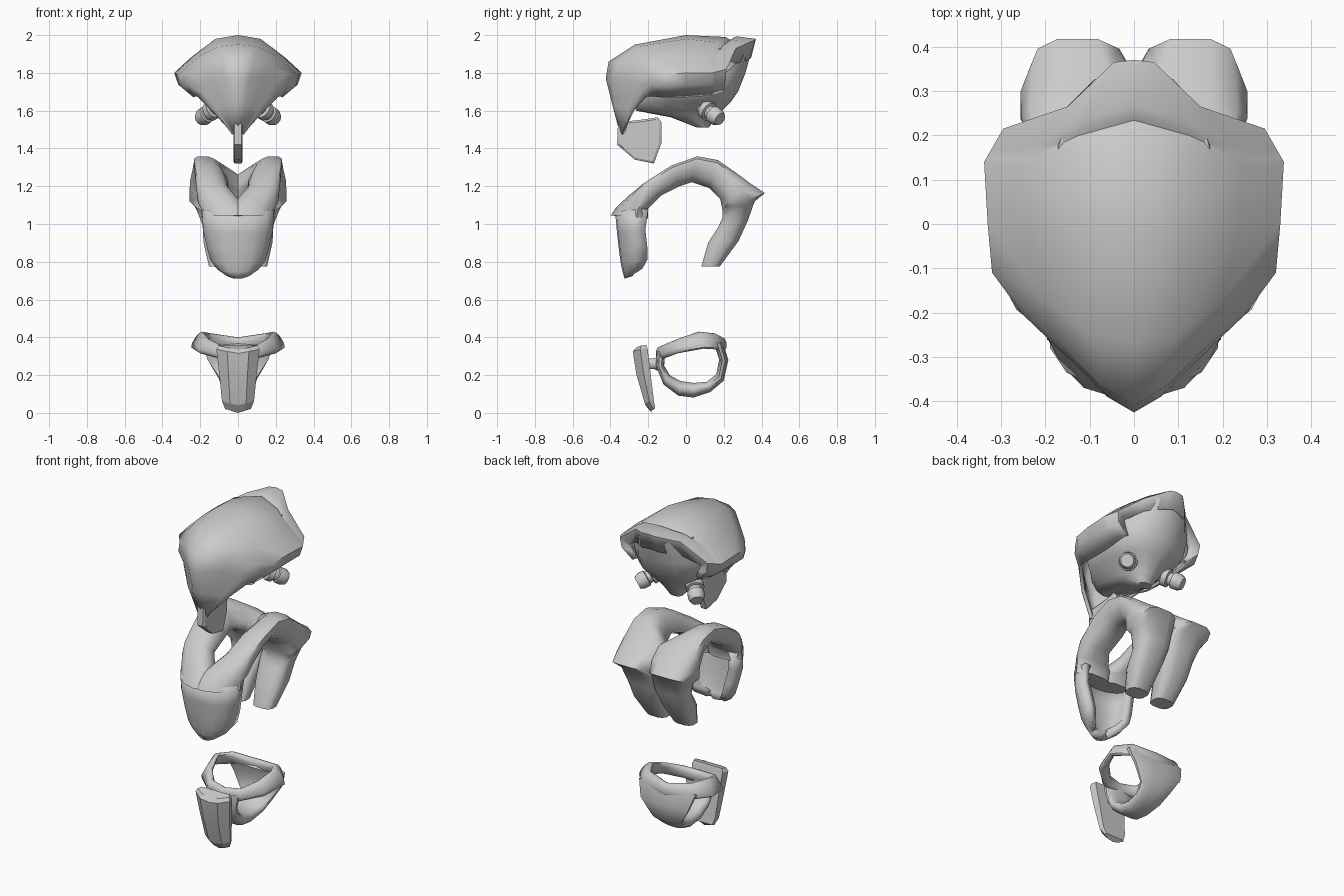
import bpy, bmesh, math
from mathutils import Vector as V


def skin(name, rows, closed=True, caps=True, mirror=False, solid=0, angle=45):
    """Skin rows of points into a surface, closing each row into a ring if asked."""
    bm = bmesh.new()
    vs = [[bm.verts.new(p) for p in r] for r in rows]
    n = len(rows[0])
    for a, b in zip(vs, vs[1:]):
        for j in range(n if closed else n - 1):
            k = (j + 1) % n
            bm.faces.new((a[j], a[k], b[k], b[j]))
    if closed and caps:
        bm.faces.new(vs[0])
        bm.faces.new(vs[-1])
    bmesh.ops.recalc_face_normals(bm, faces=bm.faces)
    me = bpy.data.meshes.new(name)
    bm.to_mesh(me)
    bm.free()
    ob = bpy.data.objects.new(name, me)
    bpy.context.collection.objects.link(ob)
    bpy.ops.object.select_all(action='DESELECT')
    ob.select_set(True)
    bpy.context.view_layer.objects.active = ob
    bpy.ops.object.shade_smooth_by_angle(angle=math.radians(angle))
    if mirror:
        ob.modifiers.new("mirror", 'MIRROR')
    if solid:
        m = ob.modifiers.new("thickness", 'SOLIDIFY')
        m.thickness, m.offset = solid, -1
    return ob


def circle(n, p=1.0):
    """Unit superellipse as (cos, sin) pairs; p below 1 makes it boxier."""
    out = []
    for i in range(n):
        a = 2 * math.pi * (i + 0.5) / n
        c, s = math.cos(a), math.sin(a)
        out.append((math.copysign(abs(c) ** p, c), math.copysign(abs(s) ** p, s)))
    return out


def band_ring(yo, zo, yi, zi, xi, xo, skew=0, yaw=0, n=12, p=0.7):
    """Cross-section of a band from outer (yo, zo) to inner (yi, zi), xi to xo wide."""
    cx, hw = (xi + xo) / 2, (xo - xi) / 2
    ring = []
    for c, s in circle(n, p):
        x = cx + hw * c + skew * s
        y = (yo + yi) / 2 + (yo - yi) / 2 * s
        if s > 0:
            y += yaw * max(0, x - .07)
        ring.append(V((x, y, (zo + zi) / 2 + (zo - zi) / 2 * s)))
    return ring


# helmet shell: half rows from chin over the brow to the rear crest and down the back
shell = [
    [(0, -.35, 1.48), (.01, -.35, 1.48), (.02, -.347, 1.48), (.028, -.342, 1.482), (.035, -.335, 1.485)],
    [(0, -.39, 1.63), (.035, -.38, 1.63), (.07, -.35, 1.62), (.11, -.315, 1.61), (.14, -.285, 1.60)],
    [(0, -.425, 1.77), (.06, -.39, 1.77), (.13, -.32, 1.765), (.19, -.255, 1.74), (.215, -.215, 1.675)],
    [(0, -.41, 1.86), (.08, -.36, 1.86), (.16, -.28, 1.85), (.25, -.205, 1.80), (.235, -.175, 1.675)],
    [(0, -.27, 1.95), (.10, -.25, 1.94), (.20, -.17, 1.89), (.32, -.11, 1.79), (.235, -.12, 1.67)],
    [(0, 0, 2.0), (.12, 0, 1.98), (.235, 0, 1.89), (.33, 0, 1.80), (.235, 0, 1.67)],
    [(0, .21, 1.99), (.14, .17, 1.96), (.245, .13, 1.885), (.338, .14, 1.80), (.235, .14, 1.68)],
    [(0, .37, 1.98), (.045, .365, 1.975), (.15, .265, 1.93), (.295, .215, 1.82), (.22, .20, 1.70)],
    [(0, .345, 1.88), (.06, .335, 1.87), (.15, .265, 1.85), (.235, .20, 1.79), (.20, .19, 1.71)],
]
shell = [[V(p) for p in r] for r in shell]
up = V((0, 0, 1))
# bulge the side band between its widest line and the lower rim
for i, r in enumerate(shell):
    r[4:4] = [r[3].lerp(r[4], .42) + V((.022 if 3 <= i <= 7 else 0, 0, -.01))]
# shallow groove in front of the crest, fading out at the sides
g, h = shell[6], shell[7]
fade = (1, 1, .4, 0, 0, 0)
shell[7:7] = [[a.lerp(b, .15) - up * .013 * f for a, b, f in zip(g, h, fade)],
              [a.lerp(b, .35) + up * .007 * f for a, b, f in zip(g, h, fade)]]
skin("helmet_shell", shell, closed=False, mirror=True, solid=.02)

# skull under the shell: tapered rings (z, front y, back y, half width)
skull = [(1.93, -.20, .35, .18), (1.80, -.25, .315, .24), (1.70, -.26, .275, .235),
         (1.65, -.275, .24, .185), (1.60, -.265, .19, .125), (1.565, -.08, .16, .085),
         (1.51, .06, .12, .04)]
skin("skull", [[(hw * c, (f + b) / 2 + (b - f) / 2 * s, z) for c, s in circle(14, .85)]
               for z, f, b, hw in skull])

# neck connectors, turned around a slanted axis
base, tip = V((.08, .05, 1.645)), V((.20, .18, 1.555))
q = (tip - base).to_track_quat('Z', 'Y')
turn = [(0, .034), (.38, .034), (.4, .052), (.56, .052), (.58, .037), (.68, .037),
        (.70, .047), (.88, .047), (1.0, .036)]
skin("neck_connector", [[base.lerp(tip, t) + q @ V((r * c, r * s, 0)) for c, s in circle(16)]
                        for t, r in turn], mirror=True)

# chin plate: flat side profile
chin = [(-.36, 1.54), (-.365, 1.42), (-.27, 1.34), (-.17, 1.32), (-.13, 1.43), (-.13, 1.54),
        (-.15, 1.565), (-.25, 1.55)]
mid = V((-.25, 1.45))
skin("chin_plate", [[(x, *(mid + (V(p) - mid) * k)) for p in chin]
                    for x, k in ((-.025, .9), (-.018, 1), (.018, 1), (.025, .9))], angle=25)

# shoulder harness: one side from chest, over the shoulder, to the rear flap
strap = [
    (-.40, 1.045, -.20, 1.03, -.04, .195, -.01, .65),
    (-.37, 1.09, -.20, 1.08, -.05, .20, 0, .5),
    (-.30, 1.155, -.18, 1.10, .0, .215, 0, .2),
    (-.22, 1.22, -.13, 1.15, .05, .22, .01),
    (-.08, 1.31, -.03, 1.20, .065, .22, .03),
    (.06, 1.36, .03, 1.22, .085, .22, .035),
    (.17, 1.34, .12, 1.19, .05, .23, .03),
    (.27, 1.27, .18, 1.13, -.06, .25, .02),
    (.345, 1.215, .19, 1.08, -.03, .26, .0),
    (.42, 1.165, .19, 1.06, .0, .235, .01),
    (.365, 1.12, .19, 1.03, -.01, .215, 0),
    (.33, 1.02, .17, .985, -.01, .19, 0),
    (.28, .91, .115, .90, .005, .185, 0),
    (.18, .775, .08, .775, .025, .155, 0),
]
skin("shoulder_harness", [band_ring(*s) for s in strap], mirror=True)

# chest plate: curved rows (z, front y, half width, rear y of the wrapped sides)
chest = [(1.06, -.375, .19, -.20), (.95, -.365, .185, -.215), (.86, -.355, .165, -.205),
         (.79, -.345, .145, -.205), (.745, -.335, .11, -.23), (.71, -.325, .06, -.28)]
skin("chest_plate", [[(0, f, z), (w * .45, f + .006, z + .003), (w * .8, f + .04 * w / .19, z + .01),
                      (w, f + (r - f) * .55, z + .015), (w * .95, r, z + .02)]
                     for z, f, w, r in chest], closed=False, mirror=True, solid=.045)

# waist band: (x, y, z, half height, outward flare at the bottom)
waist = [(0, -.135, .315, .037, 0), (.10, -.115, .325, .037, 0), (.18, -.04, .355, .04, .02),
         (.213, .08, .385, .045, .028), (.15, .165, .378, .043, .015), (0, .19, .36, .04, 0)]
rows = []
for x, y, z, hh, flare in waist:
    out = V((x * .8, y, 0)).normalized()
    rows.append([V((x, y, z)) + out * (.025 * c - flare * s) + up * hh * s
                 for c, s in circle(10, .9)])
skin("waist_band", rows, caps=False, mirror=True, angle=60)

# hip strap passing under from front to back
under = [(-.155, .33, -.11, .31, .10), (-.16, .25, -.115, .25, .09), (-.12, .15, -.085, .20, .08),
         (-.04, .09, -.03, .17, .075), (.04, .08, .04, .16, .075), (.13, .11, .11, .165, .085),
         (.20, .17, .16, .205, .105), (.225, .28, .175, .28, .165), (.195, .38, .15, .36, .195)]
skin("hip_strap", [band_ring(a, b, c, d, -w, w, p=.85) for a, b, c, d, w in under], angle=60)

# front hip guard: wedge with chamfered front (z, front y, back y, half width)
guard = [(.345, -.265, -.21, .105), (.325, -.282, -.203, .115), (.20, -.262, -.188, .10),
         (.05, -.218, -.17, .085), (.01, -.185, -.163, .068)]
rows = []
for z, f, b, w in guard:
    half = [(0, f + .004, z - .01), (w * .5, f, z), (w, f + (b - f) * .5, z + .012),
            (w * .9, b, z + .014)]
    rows.append(half + [(-x, y, zz) for x, y, zz in half[:0:-1]])
skin("hip_guard", rows, angle=20)
skin("guard_mount", [[(r * c, y, .26 + r * s) for c, s in circle(8)]
                     for y, r in ((-.21, .03), (-.17, .03), (-.13, .05))])
